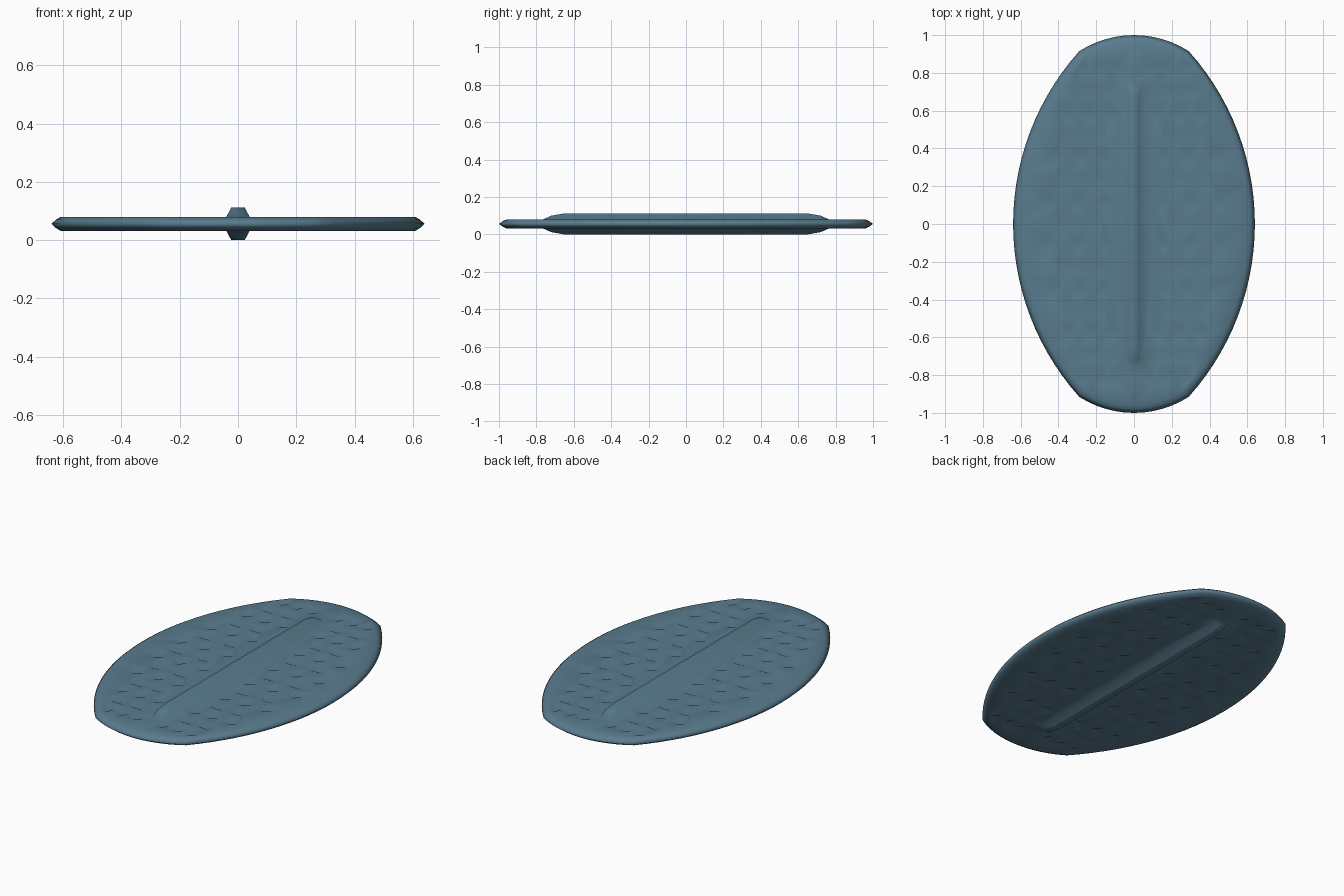
import bpy
import math
from mathutils import Vector
from mathutils.geometry import delaunay_2d_cdt

if "Cube" in bpy.data.objects:
    bpy.data.objects.remove(bpy.data.objects["Cube"])

MID = 0.056      # height of the symmetry plane
FLAT = 0.024     # plate half thickness
RIB = 0.056      # rib half height
pts, heights, edges = [], [], []


def add_points(coords, z, closed=True):
    """Add a 2D chain of points with one height and lock its edges."""
    start = len(pts)
    for x, y in coords:
        pts.append(Vector((x, y)))
        heights.append(z)
    n = len(coords)
    for i in range(n if closed else n - 1):
        edges.append((start + i, start + (i + 1) % n))
    return start


def arc(cx, cy, r, a0, a1, n):
    return [(cx + r * math.cos(a0 + (a1 - a0) * i / n),
             cy + r * math.sin(a0 + (a1 - a0) * i / n)) for i in range(n)]


# Outline: two long side arcs and two short end arcs
cx, cy = 0.29, 0.915
rs = (cy ** 2 + (0.64 - cx) ** 2) / (2 * (0.64 - cx))
re = (cx ** 2 + (1 - cy) ** 2) / (2 * (1 - cy))
sa, ea = math.asin(cy / rs), math.asin(cx / re)
half = (arc(0.64 - rs, 0, rs, -sa, sa, 28)
        + arc(0, 1 - re, re, math.pi / 2 - ea, math.pi / 2 + ea, 12))
outline = half + [(-x, -y) for x, y in half]
add_points(outline, 0.0)
add_points([(x * 0.975, y * 0.98) for x, y in outline], FLAT * 0.6)
add_points([(x * 0.95, y * 0.96) for x, y in outline], FLAT)

# Central rib: foot, shoulder steps and flat crest
foot = [(0.04, -0.72), (0.04, 0.72), (0.024, 0.765)]
add_points(foot + [(-0.024, 0.765), (-0.04, 0.72), (-0.04, -0.72),
                   (-0.024, -0.765), (0.024, -0.765)], FLAT)
add_points([(0.023, -0.65), (0.023, 0.65), (-0.023, 0.65), (-0.023, -0.65)], RIB)
for s in (-1, 1):
    add_points([(0.023, 0.72 * s), (-0.023, 0.72 * s)], 0.044, closed=False)

# Dimples: (row y, x positions, square instead of diamond)
rows = [
    (0.0, (0.215, 0.385), True),
    (0.11, (0.15, 0.30, 0.45), False),
    (0.23, (0.205, 0.365), True),
    (0.345, (0.155, 0.285, 0.42), False),
    (0.46, (0.195, 0.325), True),
    (0.58, (0.12, 0.235, 0.355), False),
    (0.70, (0.16, 0.28), True),
    (0.82, (0.085, 0.18, 0.27), False),
]
for y, xs, square in rows:
    for sy in ((1,) if y == 0 else (1, -1)):
        for x in xs:
            for sx in (1, -1):
                px, py = x * sx, y * sy
                if square:
                    rim = [(-.04, -.032), (.04, -.032), (.04, .032), (-.04, .032)]
                else:
                    w = 0.036 if y > 0.8 else 0.05
                    rim = [(-w, 0), (0, -.038), (w, 0), (0, .038)]
                add_points([(px + a, py + b) for a, b in rim], FLAT)
                pts.append(Vector((px, py)))
                heights.append(FLAT - 0.016)

# Triangulate the upper half as one height field
v2, _, faces, orig, _, _ = delaunay_2d_cdt(pts, edges, [], 0, 1e-5)
verts = [(p.x, p.y, heights[o[0]] if o else FLAT) for p, o in zip(v2, orig)]
tris = []
for f in faces:
    a, b, c = (Vector(v2[i]) for i in f)
    area = (b - a).cross(c - a)
    if abs(area) > 1e-9 and any(verts[i][2] > 0 for i in f):
        tris.append(tuple(f) if area > 0 else tuple(reversed(f)))

mesh = bpy.data.meshes.new("ribbed_oval_plate")
mesh.from_pydata(verts, [], tris)
mesh.validate()
plate = bpy.data.objects.new("ribbed_oval_plate", mesh)
bpy.context.collection.objects.link(plate)
plate.location.z = MID
for p in mesh.polygons:
    p.use_smooth = True

# Underside mirrors the top
mod = plate.modifiers.new("underside", 'MIRROR')
mod.use_axis = (False, False, True)
mod.use_clip = True
mod.merge_threshold = 0.0005

mat = bpy.data.materials.new("slate_blue")
mat.diffuse_color = (0.10, 0.20, 0.27, 1)
mat.use_nodes = True
mat.node_tree.nodes["Principled BSDF"].inputs["Base Color"].default_value = mat.diffuse_color
mesh.materials.append(mat)
